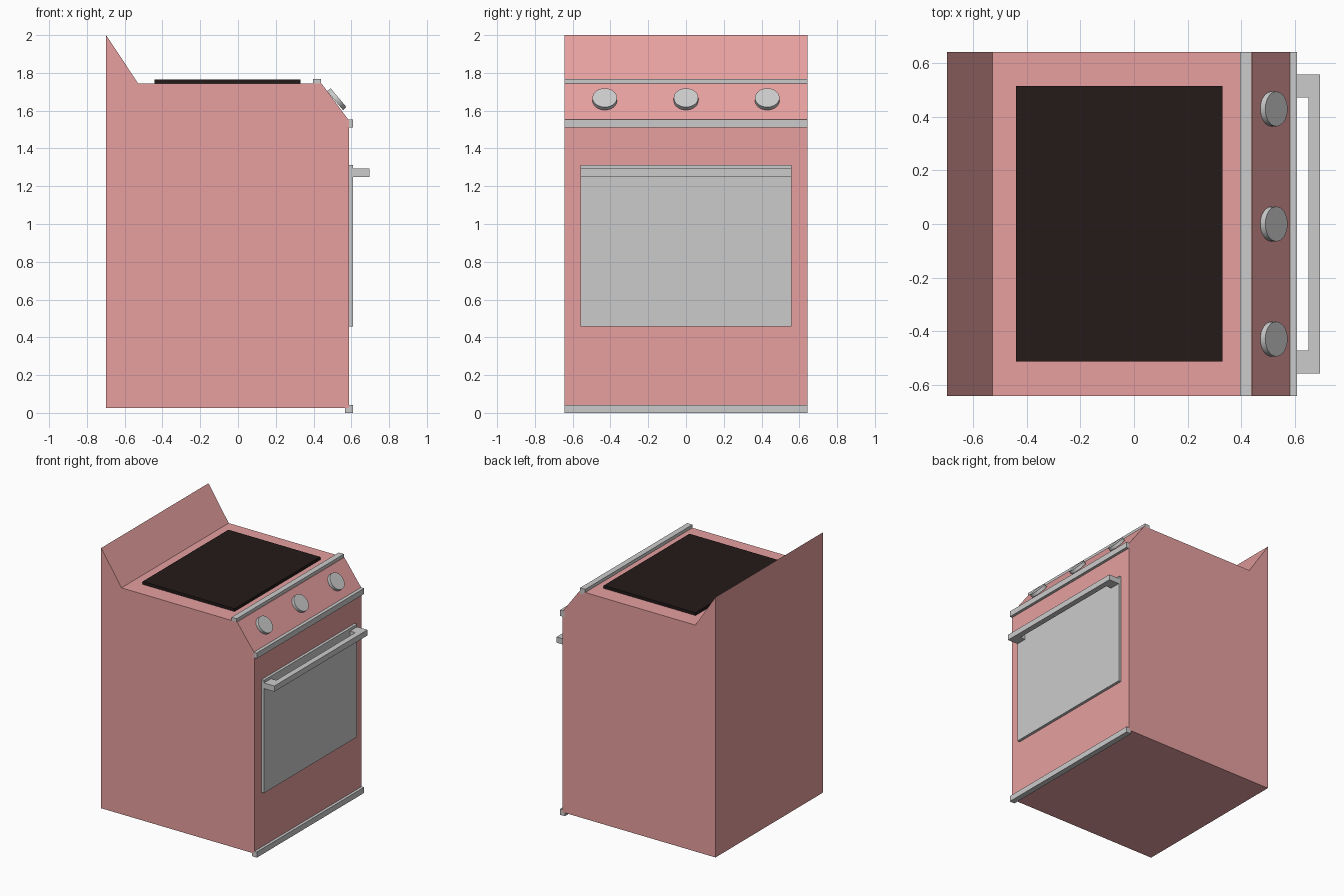
import bpy, bmesh
from math import pi, radians, cos, sin
from mathutils import Matrix

if "Cube" in bpy.data.objects:
    bpy.data.objects.remove(bpy.data.objects["Cube"])

HALF = 0.643  # half width of the stove


def material(name, color):
    m = bpy.data.materials.new(name)
    m.diffuse_color = color
    m.use_nodes = True
    m.node_tree.nodes["Principled BSDF"].inputs["Base Color"].default_value = m.diffuse_color
    return m


def finish(bm, name, mat=None):
    bmesh.ops.recalc_face_normals(bm, faces=bm.faces)
    me = bpy.data.meshes.new(name)
    bm.to_mesh(me)
    bm.free()
    ob = bpy.data.objects.new(name, me)
    bpy.context.collection.objects.link(ob)
    if mat:
        me.materials.append(mat)
    return ob


def prism(name, points, direction, mat=None):
    """Extrude a closed outline along a direction."""
    bm = bmesh.new()
    face = bm.faces.new([bm.verts.new(p) for p in points])
    ext = bmesh.ops.extrude_face_region(bm, geom=[face], use_keep_orig=True)
    verts = [g for g in ext["geom"] if isinstance(g, bmesh.types.BMVert)]
    bmesh.ops.translate(bm, verts=verts, vec=direction)
    return finish(bm, name, mat)


def box(name, x, y, z, mat=None):
    pts = [(x[0], y[0], z[0]), (x[1], y[0], z[0]), (x[1], y[0], z[1]), (x[0], y[0], z[1])]
    return prism(name, pts, (0, y[1] - y[0], 0), mat)


enamel = material("enamel", (0.8, 0.35, 0.35, 1))
glass = material("black_glass", (0.018, 0.01, 0.01, 1))

# Body with sloped control panel and backsplash
side = [(-0.698, 0.025), (0.588, 0.025), (0.588, 1.547), (0.443, 1.743),
        (-0.528, 1.743), (-0.698, 2.0)]
prism("stove_body", [(x, -HALF, z) for x, z in side], (0, 2 * HALF, 0), enamel)

# Glass cooktop
box("cooktop", (-0.441, 0.33), (-0.513, 0.515), (1.735, 1.765), glass)

# Full-width metal trims
for name, x0, z0 in (("top_trim", 0.396, 1.724),
                     ("panel_trim", 0.566, 1.51),
                     ("base_trim", 0.566, 0.0)):
    box(name, (x0, x0 + 0.043), (-HALF, HALF), (z0, z0 + 0.043))

# Oven door
box("oven_door", (0.585, 0.609), (-0.558, 0.558), (0.457, 1.313))

# Door handle: one bracket-shaped outline, extruded upward
y0, y1 = 0.558, 0.473
handle = [(0.609, y0), (0.696, y0), (0.696, -y0), (0.609, -y0),
          (0.609, -y1), (0.653, -y1), (0.653, y1), (0.609, y1)]
prism("door_handle", [(x, y, 1.25) for x, y in handle], (0, 0, 0.043))

# Control knobs, facing outward from the sloped panel
for i, y in enumerate((-0.43, 0, 0.43)):
    bm = bmesh.new()
    bmesh.ops.create_cone(bm, cap_ends=True, segments=32, radius1=0.065, radius2=0.065,
                          depth=0.024, matrix=Matrix.Translation((0.523, y, 1.661))
                          @ Matrix.Rotation(radians(50), 4, 'Y'))
    knob = finish(bm, f"control_knob_{i + 1}")
    bpy.ops.object.select_all(action='DESELECT')
    knob.select_set(True)
    bpy.context.view_layer.objects.active = knob
    bpy.ops.object.shade_smooth_by_angle(angle=radians(30))
